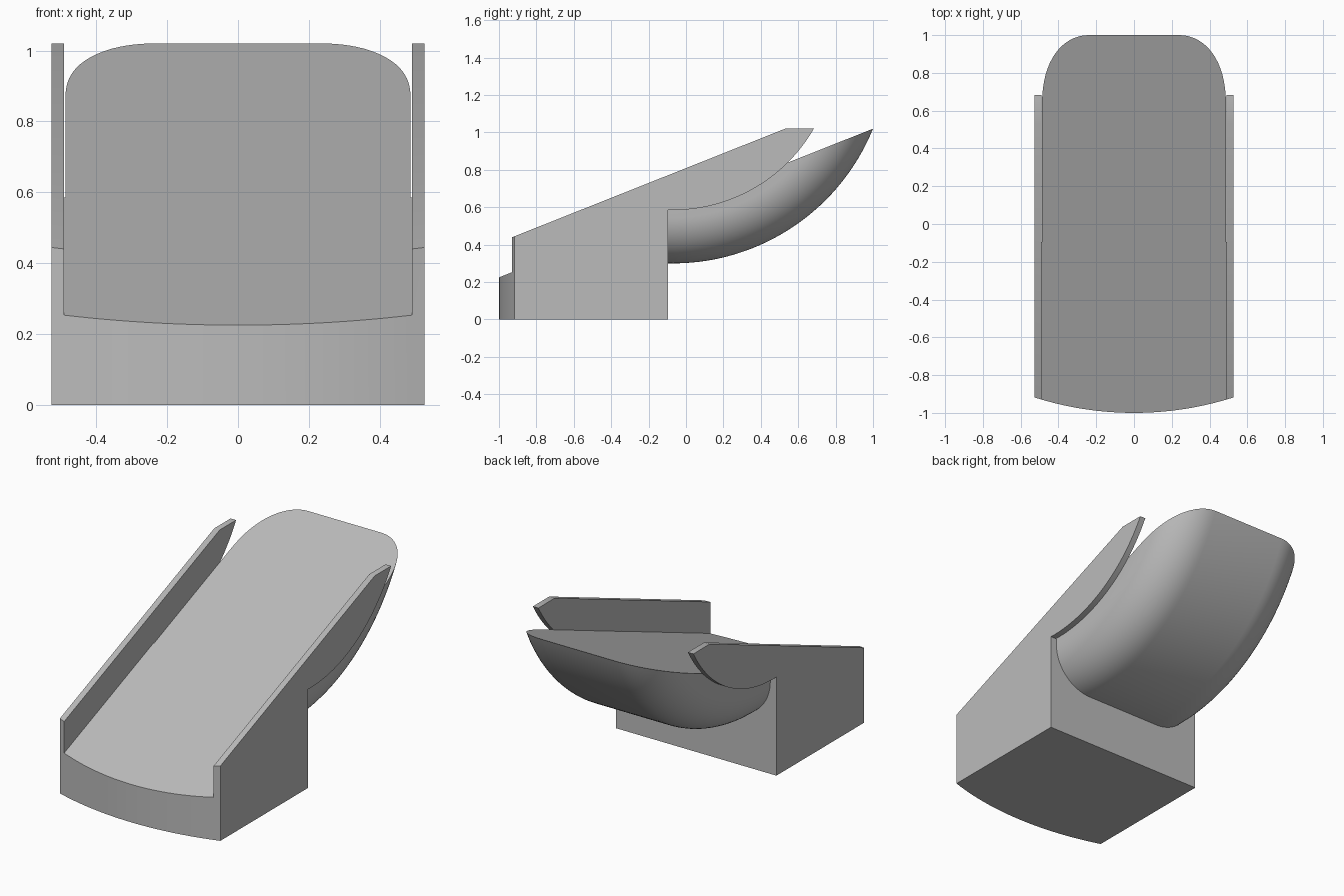
import bpy, bmesh, math
from mathutils import Vector, Matrix

cube = bpy.data.objects.get("Cube")
if cube:
    bpy.data.objects.remove(cube, do_unlink=True)

GREY = (0.5, 0.5, 0.5, 1)
mat = bpy.data.materials.new("plain grey")
mat.use_nodes = True
mat.diffuse_color = GREY
mat.node_tree.nodes["Principled BSDF"].inputs["Base Color"].default_value = GREY

# Shared dimensions: deck slope, sweep axis and widths
SLOPE, BACK = 0.3975, -0.095
HALF, INNER, BOWL = 0.527, 0.491, 0.487
AXIS_Y, AXIS_Z, R_OUT, R_RAIL = -0.07, 1.455, 1.155, 0.87
TOP = 1.02


def deck(y):
    return 0.225 + SLOPE * (y + 1)


def add_object(name, bm):
    bmesh.ops.recalc_face_normals(bm, faces=bm.faces)
    mesh = bpy.data.meshes.new(name)
    bm.to_mesh(mesh)
    bm.free()
    mesh.materials.append(mat)
    ob = bpy.data.objects.new(name, mesh)
    bpy.context.collection.objects.link(ob)
    return ob


def prism(name, points, depth):
    """Extrude a closed outline of 3D points along a vector."""
    bm = bmesh.new()
    face = bm.faces.new([bm.verts.new(p) for p in points])
    ext = bmesh.ops.extrude_face_region(bm, geom=[face], use_keep_orig=True)
    verts = [g for g in ext["geom"] if isinstance(g, bmesh.types.BMVert)]
    bmesh.ops.translate(bm, verts=verts, vec=depth)
    return add_object(name, bm)


def side_prism(name, profile, half):
    return prism(name, [(-half, y, z) for y, z in profile], (2 * half, 0, 0))


def activate(ob):
    bpy.ops.object.select_all(action="DESELECT")
    ob.select_set(True)
    bpy.context.view_layer.objects.active = ob


def boolean(ob, cutter, operation):
    mod = ob.modifiers.new(operation.lower(), "BOOLEAN")
    mod.object, mod.operation, mod.solver = cutter, operation, "EXACT"
    activate(ob)
    bpy.ops.object.modifier_apply(modifier=mod.name)
    bpy.data.objects.remove(cutter, do_unlink=True)


# Base and side rails: one side profile with a curved underside at the rear
a0 = math.asin((BACK - AXIS_Y) / R_RAIL)
a1 = math.acos((AXIS_Z - TOP) / R_RAIL)
arc = [a0 + (a1 - a0) * i / 32 for i in range(33)]
profile = [(-1.2, 0), (BACK, 0)]
profile += [(AXIS_Y + R_RAIL * math.sin(a), AXIS_Z - R_RAIL * math.cos(a)) for a in arc]
profile += [(0.53, TOP), (-1.2, TOP - SLOPE * 1.73)]
base = side_prism("base_with_rails", profile, HALF)

# Bowed front edge
R_FRONT = 1.735
span = math.asin(0.6 / R_FRONT)
angles = [span * (i / 16 - 1) for i in range(33)]
plan = [(R_FRONT * math.sin(a), -1 + R_FRONT * (1 - math.cos(a)), -1) for a in angles]
plan += [(0.6, 2, -1), (-0.6, 2, -1)]
boolean(base, prism("front_cutter", plan, (0, 0, 4)), "INTERSECT")

# Channel between the rails, floor on the deck slope
channel = [(-2, deck(-2)), (BACK, deck(BACK)), (2, 0.3), (2, 2), (-2, 2)]
boolean(base, side_prism("channel_cutter", channel, INNER), "DIFFERENCE")

# Rounded rear bowl: section swept round a cross axis, then cut off at the deck
CORNER, R_IN = 0.245, 0.7
quarter = [math.pi / 2 * i / 16 for i in range(17)]
half = [(BOWL - CORNER + CORNER * math.cos(a), R_OUT - CORNER + CORNER * math.sin(a))
        for a in quarter]
section = [(BOWL, R_IN)] + half + [(-x, r) for x, r in reversed(half)] + [(-BOWL, R_IN)]
axis = Vector((0, AXIS_Y, AXIS_Z))
bm = bmesh.new()
face = bm.faces.new([bm.verts.new((x, AXIS_Y, AXIS_Z - r)) for x, r in section])
bmesh.ops.rotate(bm, verts=bm.verts, cent=axis, matrix=Matrix.Rotation(-0.06, 3, "X"))
ext = bmesh.ops.spin(bm, geom=[face], cent=axis, axis=(1, 0, 0),
                     angle=math.radians(84), steps=48, use_duplicate=False)
bmesh.ops.holes_fill(bm, edges=[e for e in bm.edges if e.is_boundary], sides=0)
for co, normal in (((0, BACK, 0), (0, -1, 0)), ((0, 0, deck(0)), (0, -SLOPE, 1))):
    cut = bmesh.ops.bisect_plane(bm, geom=bm.verts[:] + bm.edges[:] + bm.faces[:],
                                 plane_co=co, plane_no=normal, clear_outer=True)
    rim = [g for g in cut["geom_cut"] if isinstance(g, bmesh.types.BMEdge)]
    bmesh.ops.holes_fill(bm, edges=[e for e in rim if e.is_boundary], sides=0)
bowl = add_object("rear_bowl", bm)

for ob in (base, bowl):
    activate(ob)
    bpy.ops.object.shade_smooth_by_angle(angle=math.radians(30))
